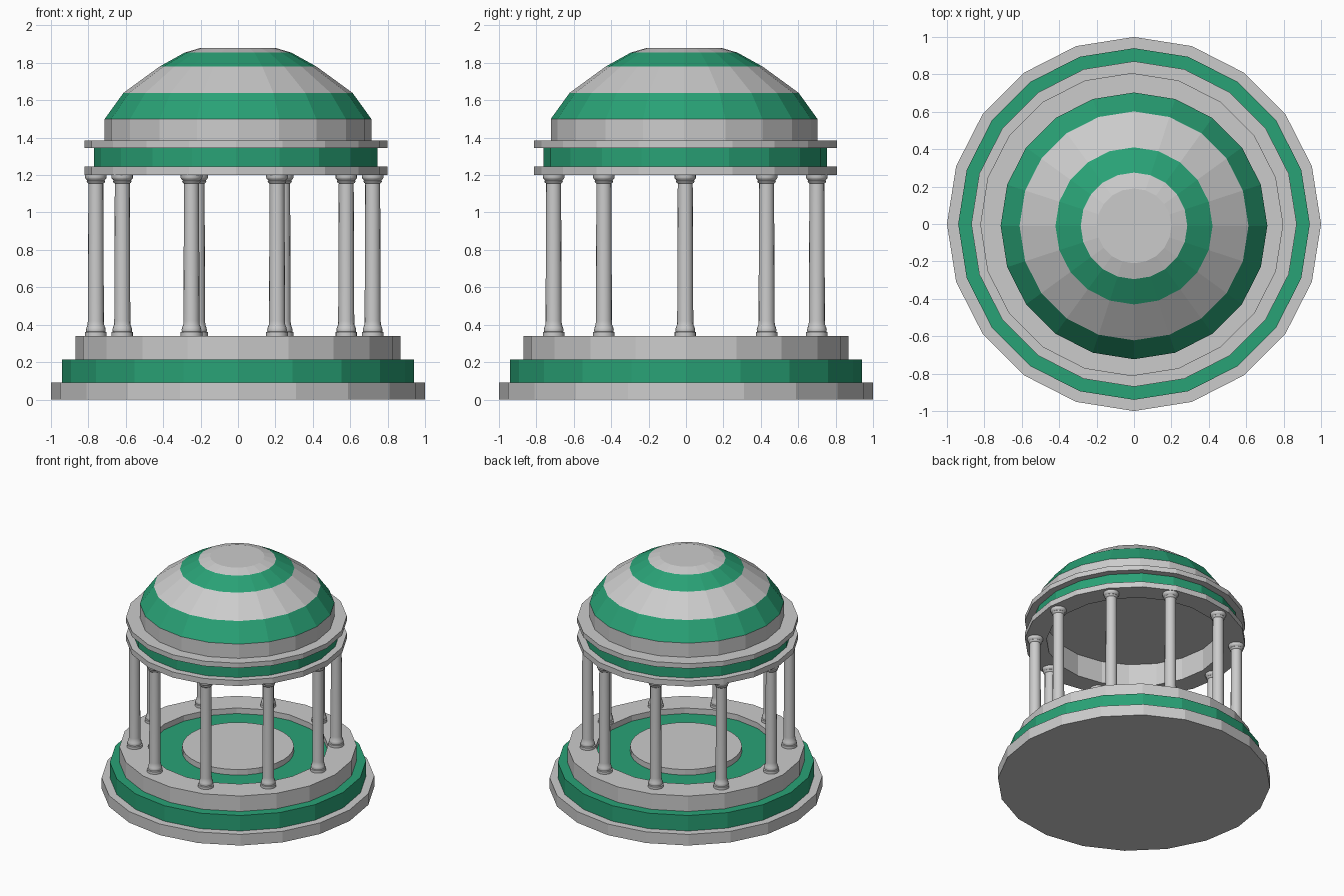
import bpy, bmesh, math

if "Cube" in bpy.data.objects:
    bpy.data.objects.remove(bpy.data.objects["Cube"])

green = bpy.data.materials.new("green")
green.diffuse_color = (0.022, 0.36, 0.18, 1)
green.use_nodes = True
green.node_tree.nodes["Principled BSDF"].inputs["Base Color"].default_value = green.diffuse_color
grey = bpy.data.materials.new("grey")
grey.diffuse_color = (0.8, 0.8, 0.8, 1)
grey.use_nodes = True
grey.node_tree.nodes["Principled BSDF"].inputs["Base Color"].default_value = grey.diffuse_color


def lathe(name, profile, loc=(0, 0, 0), sides=20, closed=False, green_bands=(), mat=None):
    """Spin (radius, z) points about z; an open profile gets flat end caps."""
    bm = bmesh.new()
    rings = [[bm.verts.new((r * math.cos(2 * math.pi * i / sides),
                            r * math.sin(2 * math.pi * i / sides), z))
              for i in range(sides)] for r, z in profile]
    pairs = list(zip(rings, rings[1:]))
    if closed:
        pairs.append((rings[-1], rings[0]))
    else:
        bm.faces.new(rings[0][::-1])
        bm.faces.new(rings[-1])
    for k, (a, b) in enumerate(pairs):
        for i in range(sides):
            j = (i + 1) % sides
            f = bm.faces.new((a[i], a[j], b[j], b[i]))
            f.material_index = 1 if k in green_bands else 0
    bmesh.ops.recalc_face_normals(bm, faces=bm.faces)
    me = bpy.data.meshes.new(name)
    bm.to_mesh(me)
    bm.free()
    if green_bands:
        me.materials.append(grey)
        me.materials.append(green)
    elif mat:
        me.materials.append(mat)
    ob = bpy.data.objects.new(name, me)
    ob.location = loc
    bpy.context.collection.objects.link(ob)
    return ob


# Stepped base with a sunken green floor and a raised centre disc
lathe("bottom_step", [(1.0, 0), (1.0, 0.09)])
lathe("middle_step", [(0.94, 0.09), (0.94, 0.215)], mat=green)
lathe("top_step", [(0.66, 0.215), (0.87, 0.215), (0.87, 0.34), (0.66, 0.34)], closed=True)
lathe("floor", [(0.66, 0.215), (0.66, 0.295)], mat=green)
lathe("floor_disc", [(0.41, 0.295), (0.41, 0.34)], sides=32)

# Ten columns in a ring
column = [(0.058, 0.34), (0.058, 0.36), (0.051, 0.363), (0.053, 0.372), (0.050, 0.385),
          (0.044, 0.40), (0.043, 0.42), (0.040, 1.155), (0.047, 1.16), (0.050, 1.168),
          (0.046, 1.172), (0.055, 1.18), (0.058, 1.187), (0.058, 1.20)]
for n in range(10):
    a = math.radians(36 * n)
    cx = {2: 0.01, 3: 0.01}.get(n, -0.02)
    ob = lathe(f"column_{n + 1}", column,
               (cx + 0.74 * math.cos(a), 0.74 * math.sin(a) - 0.004, 0), sides=16)
    bpy.ops.object.select_all(action='DESELECT')
    ob.select_set(True)
    bpy.context.view_layer.objects.active = ob
    bpy.ops.object.shade_smooth_by_angle(angle=math.radians(35))

# Ring beam: two cornices around a green frieze
top = (-0.012, -0.003, 0)
lathe("ring_beam", [(0.65, 1.20), (0.81, 1.20), (0.81, 1.245), (0.758, 1.245),
                    (0.758, 1.345), (0.81, 1.345), (0.81, 1.385), (0.65, 1.385)],
      top, closed=True, green_bands=(3,))

# Drum and banded dome
lathe("dome", [(0.713, 1.38), (0.713, 1.50), (0.612, 1.64), (0.42, 1.78),
               (0.285, 1.855), (0.20, 1.88)], (0, -0.01, 0), green_bands=(1, 3))
